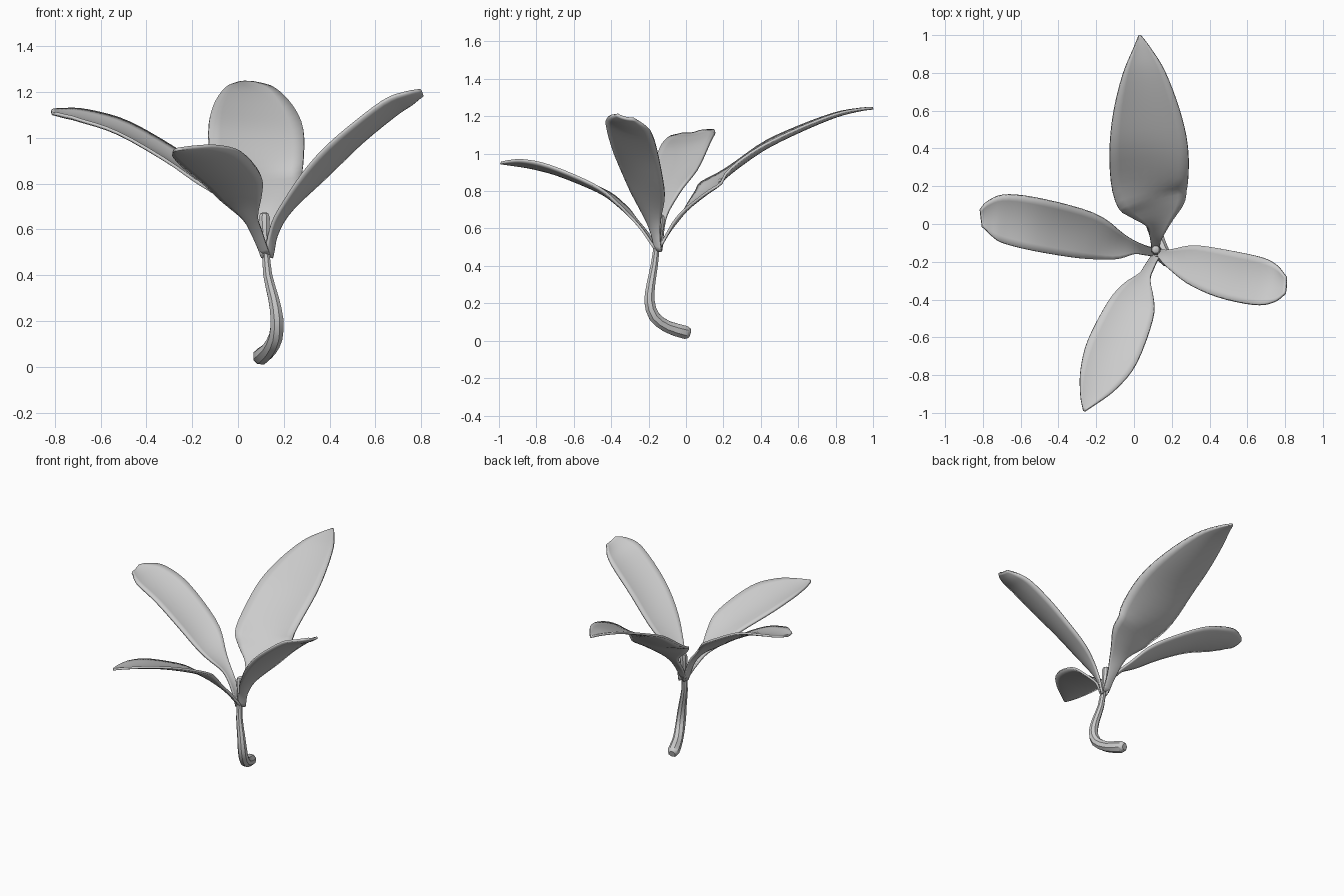
import bpy, bmesh, math
from mathutils import Vector

if "Cube" in bpy.data.objects:
    bpy.data.objects.remove(bpy.data.objects["Cube"])

UP = Vector((0, 0, 1))
grey = bpy.data.materials.new("plain_grey")
grey.diffuse_color = (0.6, 0.6, 0.6, 1)
grey.use_nodes = True
grey.node_tree.nodes["Principled BSDF"].inputs["Base Color"].default_value = grey.diffuse_color


def spline(pts, steps):
    """Catmull-Rom interpolation of tuples of any length."""
    p = [Vector(q) for q in pts]
    p = [p[0] * 2 - p[1]] + p + [p[-1] * 2 - p[-2]]
    out = []
    for i in range(1, len(p) - 2):
        a, b, c, d = p[i - 1:i + 3]
        for k in range(steps):
            t = k / steps
            out.append(0.5 * (2 * b + (c - a) * t + (2 * a - 5 * b + 4 * c - d) * t * t
                              + (3 * b - a - 3 * c + d) * t ** 3))
    return out + [p[-2]]


def tangent(pts, i):
    a, b = pts[max(i - 1, 0)], pts[min(i + 1, len(pts) - 1)]
    return (b.to_3d() - a.to_3d()).normalized()


def finish(bm, name):
    bmesh.ops.recalc_face_normals(bm, faces=bm.faces)
    me = bpy.data.meshes.new(name)
    bm.to_mesh(me)
    bm.free()
    ob = bpy.data.objects.new(name, me)
    bpy.context.collection.objects.link(ob)
    me.materials.append(grey)
    bpy.ops.object.select_all(action='DESELECT')
    ob.select_set(True)
    bpy.context.view_layer.objects.active = ob
    bpy.ops.object.shade_smooth_by_angle(angle=math.radians(35))
    return ob


def bridge(bm, rows, closed):
    for r, s in zip(rows, rows[1:]):
        n = len(r)
        for j in range(n if closed else n - 1):
            k = (j + 1) % n
            bm.faces.new((r[j], r[k], s[k], s[j]))


def leaf(name, stations, tilt, cup=0.16, cols=8):
    """Cupped blade along stations of (x, y, z, half width)."""
    pts = spline(stations, 4)
    bm = bmesh.new()
    rows = []
    for i, p in enumerate(pts):
        t = tangent(pts, i)
        side = t.cross(UP).normalized()
        side = (side + UP * tilt).normalized()
        nor = side.cross(t).normalized()
        w = max(p[3], 0.003)
        row = []
        for j in range(cols + 1):
            u = 2 * j / cols - 1
            row.append(bm.verts.new(p.to_3d() + side * (w * u) + nor * (cup * w * (u * u - 0.4))))
        rows.append(row)
    bridge(bm, rows, False)
    ob = finish(bm, name)
    m = ob.modifiers.new("thickness", 'SOLIDIFY')
    m.thickness = 0.014
    m.offset = 0
    return ob


def tube(name, stations, steps, sides=8):
    """Faceted tube along stations of (x, y, z, radius)."""
    pts = spline(stations, steps) if steps > 1 else [Vector(s) for s in stations]
    bm = bmesh.new()
    rows = []
    for i, p in enumerate(pts):
        t = tangent(pts, i)
        a = t.cross(Vector((1, 0, 0))).normalized()
        b = t.cross(a)
        rows.append([bm.verts.new(p.to_3d() + p[3] * (a * math.cos(q) + b * math.sin(q)))
                     for q in (2 * math.pi * (j + 0.5) / sides for j in range(sides))])
    bridge(bm, rows, True)
    bm.faces.new(rows[0])
    bm.faces.new(rows[-1])
    return finish(bm, name)


# Four blades
leaf("back_leaf", [(.115, -.14, .5, .02), (.115, -.08, .6, .03), (.125, 0, .7, .065),
                   (.11, .1, .795, .165), (.085, .2, .88, .2), (.078, .4, 1.025, .207),
                   (.065, .6, 1.125, .175), (.052, .8, 1.205, .112),
                   (.04, .93, 1.235, .045), (.03, 1, 1.243, .004)], 0.0, 0.12)
leaf("left_leaf", [(.11, -.15, .48, .022), (.06, -.14, .61, .025), (0, -.125, .69, .035),
                   (-.1, -.11, .775, .08), (-.25, -.06, .885, .125), (-.5, -.005, 1.03, .14),
                   (-.68, .03, 1.088, .13), (-.76, .035, 1.102, .095),
                   (-.81, .03, 1.11, .045)], 0.15)
leaf("right_leaf", [(.135, -.15, .48, .022), (.155, -.165, .58, .03), (.2, -.185, .67, .055),
                    (.31, -.215, .80, .105), (.475, -.265, .965, .13), (.66, -.305, 1.115, .13),
                    (.75, -.32, 1.165, .1), (.805, -.325, 1.195, .045)], 0.25)
leaf("front_leaf", [(.12, -.16, .49, .02), (.085, -.22, .58, .025), (.055, -.28, .65, .035),
                    (.02, -.36, .73, .09), (-.02, -.465, .805, .13), (-.115, -.68, .895, .145),
                    (-.185, -.82, .932, .11), (-.235, -.92, .945, .055),
                    (-.265, -.99, .95, .004)], -0.2)

# Curved stem with a thicker rounded foot
tube("stem", [(.12, -.155, .52, .017), (.13, -.17, .4, .021), (.155, -.188, .3, .025),
              (.17, -.195, .21, .03), (.165, -.17, .13, .032), (.135, -.1, .075, .034),
              (.1, -.005, .045, .038), (.093, .02, .037, .022)], 2)

# Young bud at the crown
tube("bud", [(.12, -.155, .49, .012), (.118, -.145, .56, .02), (.115, -.137, .65, .026),
             (.115, -.135, .668, .02), (.115, -.135, .675, .008)], 1)
